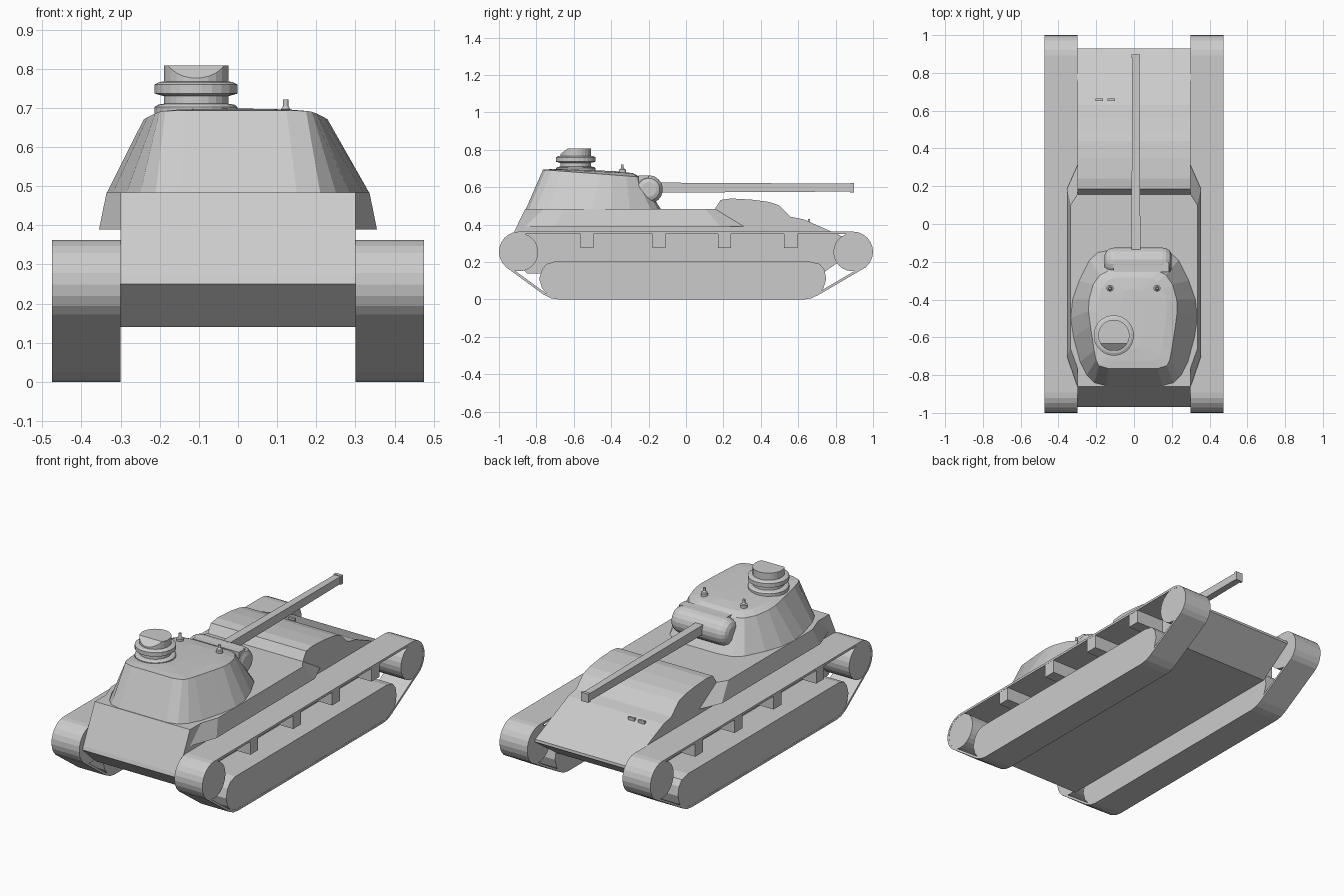
import bpy, bmesh
from math import sin, cos, pi, radians
from mathutils import Vector, Matrix

if "Cube" in bpy.data.objects:
    bpy.data.objects.remove(bpy.data.objects["Cube"])


def finish(bm, name, mirror=False):
    bmesh.ops.recalc_face_normals(bm, faces=bm.faces)
    me = bpy.data.meshes.new(name)
    bm.to_mesh(me)
    bm.free()
    ob = bpy.data.objects.new(name, me)
    bpy.context.collection.objects.link(ob)
    if mirror:
        ob.modifiers.new("mirror", 'MIRROR')
    return ob


def loft(name, rings, mirror=False, loop=False):
    """Skin closed rings of equal length; cap the ends or join them."""
    bm = bmesh.new()
    vs = [[bm.verts.new(p) for p in r] for r in rings]
    n = len(vs[0])
    pairs = list(zip(vs, vs[1:])) + ([(vs[-1], vs[0])] if loop else [])
    for a, b in pairs:
        for i in range(n):
            j = (i + 1) % n
            bm.faces.new((a[i], a[j], b[j], b[i]))
    if not loop:
        bm.faces.new(vs[0])
        bm.faces.new(vs[-1])
    return finish(bm, name, mirror)


def prism(name, prof, x0, x1, mirror=False):
    return loft(name, [[(x, y, z) for y, z in prof] for x in (x0, x1)], mirror)


def box(name, x, y, z, mirror=False):
    return prism(name, [(y[0], z[0]), (y[1], z[0]), (y[1], z[1]), (y[0], z[1])], *x, mirror)


def lathe(name, prof, center, n=24, axis='Z'):
    """prof is (radius, position along axis)."""
    rings = []
    for r, h in prof:
        ring = []
        for k in range(n):
            a = 2 * pi * (k + .5) / n
            c, s = r * cos(a), r * sin(a)
            p = Vector((c, s, h)) if axis == 'Z' else Vector((h, c, s))
            ring.append(p + Vector(center))
        rings.append(ring)
    return loft(name, rings)


def arc(cy, cz, r, a0, a1, n):
    return [(cy + r * cos(radians(a0 + (a1 - a0) * i / n)),
             cz + r * sin(radians(a0 + (a1 - a0) * i / n))) for i in range(n + 1)]


def inset(loop, d):
    """Offset a counter-clockwise 2D loop inward."""
    out = []
    for i, p in enumerate(loop):
        p = Vector(p)
        e0 = (p - Vector(loop[i - 1])).normalized()
        e1 = (Vector(loop[(i + 1) % len(loop)]) - p).normalized()
        t = (e0 + e1).normalized()
        out.append((p.x - t.y * d, p.y + t.x * d))
    return out


# Hull with raised forward deck
prism("hull", [(-.85, .14), (.73, .14), (.93, .28), (.928, .295), (.78, .362), (.63, .428),
               (.56, .442), (.495, .505), (.44, .522), (.35, .534), (.24, .54), (.185, .532),
               (.155, .484), (-.86, .484), (-.963, .27), (-.97, .25)], -.30, .30)

# Sloped side sponsons
loft("side_sponson", [
    [(.29, -.86, .39), (.30, -.86, .39), (.355, -.70, .39), (.355, .185, .39), (.30, .31, .39), (.29, .31, .39)],
    [(.29, -.76, .484), (.30, -.76, .484), (.336, -.66, .484), (.336, .10, .484), (.30, .155, .484), (.29, .155, .484)],
], mirror=True)

# Track belt: thin closed band
outer = (arc(.892, .255, .108, -50, 90, 9) + arc(-.892, .255, .108, 90, 230, 9)
         + [(-.76, .025), (-.72, .006), (-.68, 0), (.63, 0), (.67, .006), (.71, .025)])
inner = inset(outer, .013)
loft("track_belt", [[(.30, *p) for p in outer], [(.475, *p) for p in outer],
                    [(.475, *p) for p in inner], [(.30, *p) for p in inner]], True, True)

# Lower running gear body, end wheels, hanging brackets
prism("running_gear", [(-.785, .11), (-.77, .16), (-.745, .19), (-.70, .203), (.66, .203),
                       (.715, .19), (.74, .16), (.75, .11), (.735, .06), (.70, .02), (.65, .003),
                       (-.69, .003), (-.735, .02), (-.77, .06)], .30, .474, True)
for label, y in (("rear", -.892), ("front", .89)):
    prism(label + "_wheel", arc(y, .253, .102, 0, 345, 23), .30, .474, True)
for i, y in enumerate((-.53, -.145, .205, .56)):
    box(f"track_bracket_{i}", (.30, .474), (y - .035, y + .035), (.275, .352), True)

# Turret: tapered shell with slightly domed roof
base = [(.10, -.135), (.19, -.15), (.235, -.19), (.29, -.30), (.325, -.40), (.335, -.50),
        (.32, -.60), (.285, -.73), (.25, -.80), (.21, -.84), (.15, -.856)]
rim = [(.09, -.245), (.135, -.25), (.175, -.27), (.21, -.32), (.232, -.40), (.235, -.46),
       (.225, -.54), (.205, -.67), (.195, -.72), (.18, -.75), (.13, -.765)]
both = lambda h: h + [(-x, y) for x, y in reversed(h)]
base, rim = both(base), both(rim)
slope = lambda y, z, k: z + (-y - .25) * k
inn = [(x * .78, -.5 + (y + .5) * .85) for x, y in rim]
inn2 = [(x * .25, -.5 + (y + .5) * .6) for x, y in rim]
loft("turret", [[(x, y, .484) for x, y in base],
                [(x - .006, y, slope(y, .655, .075)) for x, y in rim],
                [(x - .01, y, slope(y, .673, .050)) for x, y in inn],
                [(x - .01, y, slope(y, .680, .045)) for x, y in inn2]])

# Commander cupola: stacked rings and a cap with a slanted rear cut
cx, cy = -.107, -.59
lathe("cupola_rings", [(.107, .66), (.107, .702), (.1, .708), (.083, .711), (.083, .73),
                       (.107, .737), (.107, .76), (.095, .766), (.083, .768)], (cx, cy, 0))
cap = lathe("cupola_cap", [(.083, .765), (.083, .808)], (cx, cy, 0))
bm = bmesh.new()
bm.from_mesh(cap.data)
cut = bmesh.ops.bisect_plane(bm, geom=bm.verts[:] + bm.edges[:] + bm.faces[:],
                             plane_co=(0, -.632, .808), plane_no=(0, -.032, .041), clear_outer=True)
bmesh.ops.holes_fill(bm, edges=[e for e in bm.edges if e.is_boundary])
bm.to_mesh(cap.data)
bm.free()

# Roof studs
for side, x in (("left", -.127), ("right", .122)):
    lathe(side + "_roof_stud", [(.019, .65), (.019, .694), (.012, .697), (.007, .705), (.007, .722)],
          (x, -.34, 0), 12)

# Mantlet and gun
lathe("gun_mantlet", [(.04, -.155), (.06, -.145), (.072, -.125), (.076, -.105), (.076, .15),
                      (.072, .17), (.06, .19), (.04, .198)], (0, -.2, .588), 20, 'X')
box("mantlet_cover", (-.108, .185), (-.255, -.2), (.57, .662))


def square(h, y):
    return [(.01 + a * h * .9, y, .598 + b * h) for a, b in ((-1, -1), (1, -1), (1, 1), (-1, 1))]


loft("gun_barrel", [square(.027, -.2), square(.021, .885)])
loft("gun_muzzle", [square(.025, .878), square(.025, .897)])

# Vision slits on the glacis
for i, x in enumerate((-.184, -.12)):
    box(f"vision_slit_{i}", (x - .02, x + .02), (.652, .664), (.40, .43))
